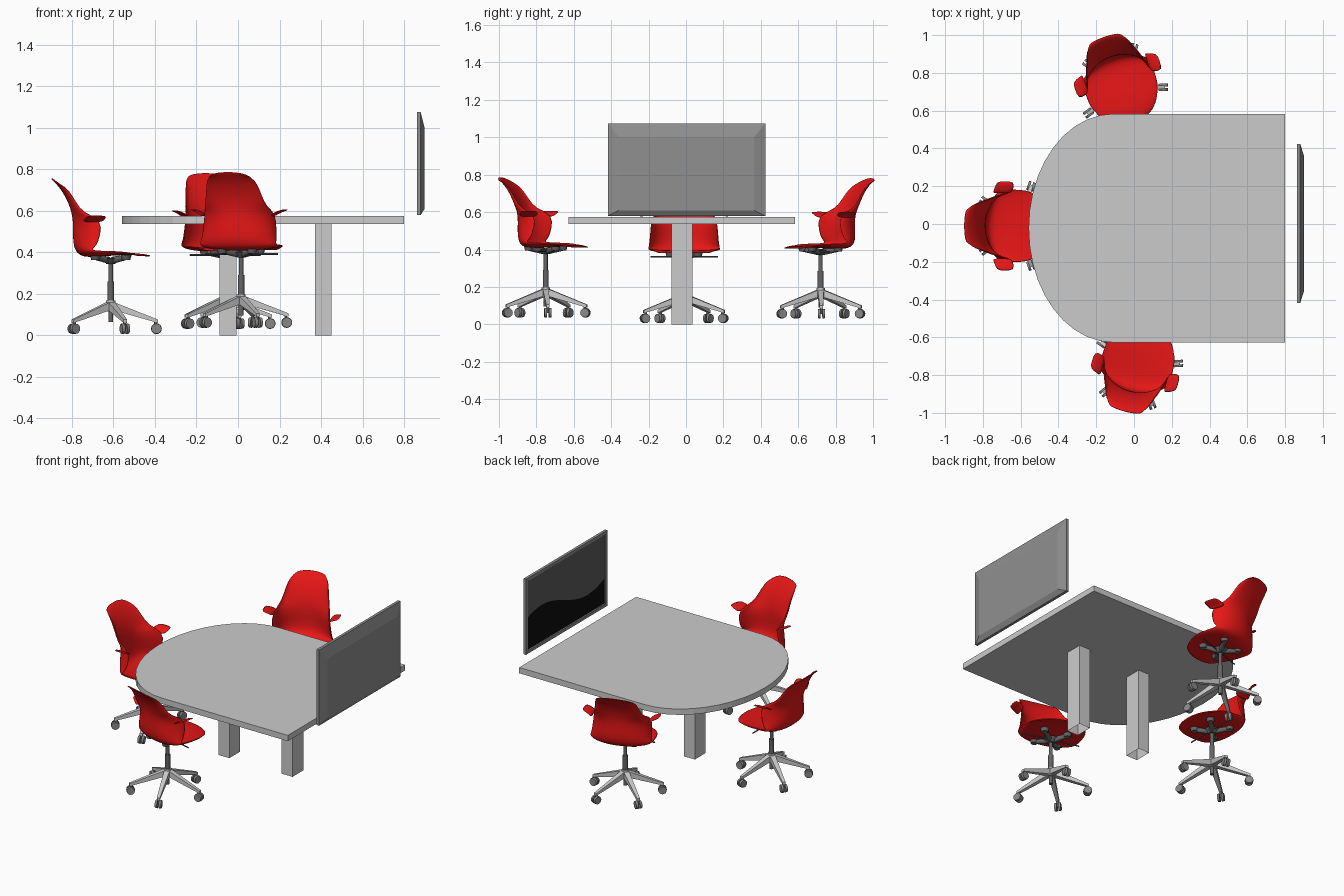
import bpy, bmesh
from math import sin, cos, pi, radians
from mathutils import Matrix, Vector

if "Cube" in bpy.data.objects:
    bpy.data.objects.remove(bpy.data.objects["Cube"])


def material(name, *rgb):
    m = bpy.data.materials.new(name)
    m.diffuse_color = (*rgb, 1)
    m.use_nodes = True
    m.node_tree.nodes["Principled BSDF"].inputs["Base Color"].default_value = m.diffuse_color
    return m


RED = material("red_plastic", 0.8, 0.008, 0.008)
DARK = material("dark_metal", 0.13, 0.13, 0.13)
WHEEL = material("wheel_grey", 0.25, 0.25, 0.25)
FRAME = material("monitor_grey", 0.28, 0.28, 0.28)
PANEL = material("screen_grey", 0.11, 0.11, 0.11)
BLACK = material("screen_black", 0.004, 0.004, 0.004)


def to_mesh(name, bm, mat=None, angle=None):
    bmesh.ops.recalc_face_normals(bm, faces=bm.faces)
    me = bpy.data.meshes.new(name)
    bm.to_mesh(me)
    bm.free()
    if mat:
        me.materials.append(mat)
    if angle:
        me.polygons.foreach_set("use_smooth", [True] * len(me.polygons))
        me.set_sharp_from_angle(angle=radians(angle))
    return me


def place(name, me, matrix=Matrix()):
    ob = bpy.data.objects.new(name, me)
    ob.matrix_world = matrix
    bpy.context.collection.objects.link(ob)
    return ob


def rod(bm, p0, p1, r0, r1, n=16):
    p0, p1 = Vector(p0), Vector(p1)
    d = p1 - p0
    m = Matrix.Translation((p0 + p1) / 2) @ d.to_track_quat('Z', 'Y').to_matrix().to_4x4()
    bmesh.ops.create_cone(bm, cap_ends=True, segments=n, radius1=r0, radius2=r1,
                          depth=d.length, matrix=m)


def sheet(bm, rows):
    vs = [[bm.verts.new(p) for p in r] for r in rows]
    for a, b in zip(vs, vs[1:]):
        for i in range(len(a) - 1):
            bm.faces.new((a[i], a[i + 1], b[i + 1], b[i]))


# table top: rectangle with a rounded left end
YC = -0.022
bm = bmesh.new()
outline = [(0.80, YC - 0.605), (0.80, YC + 0.605)]
outline += [(-0.11 - 0.448 * sin(pi * i / 20), YC + 0.605 * cos(pi * i / 20)) for i in range(21)]
face = bm.faces.new([bm.verts.new((x, y, 0.537)) for x, y in outline])
ext = bmesh.ops.extrude_face_region(bm, geom=[face], use_keep_orig=True)
bmesh.ops.translate(bm, vec=(0, 0, 0.038),
                    verts=[g for g in ext["geom"] if isinstance(g, bmesh.types.BMVert)])
place("table_top", to_mesh("table_top", bm))

# two table legs, open at the floor
for name, x in (("table_leg_left", -0.048), ("table_leg_right", 0.41)):
    bm = bmesh.new()
    m = Matrix.Translation((x, YC, 0.2685)) @ Matrix.Diagonal((0.08, 0.112, 0.537, 1))
    bmesh.ops.create_cube(bm, size=1, matrix=m)
    bmesh.ops.delete(bm, geom=[f for f in bm.faces if f.normal.z < -0.9], context='FACES_ONLY')
    place(name, to_mesh(name, bm))

# monitor housing: nested rectangular rings from recessed front to chamfered back
bm = bmesh.new()
rings = []
for x, dy, lo, hi in ((0.868, 0.024, 0.024, 0.024), (0.862, 0.02, 0.02, 0.02), (0.862, 0, 0, 0),
                      (0.880, 0, 0, 0), (0.899, 0.06, 0.03, 0.075)):
    y, z0, z1 = 0.421 - dy, 0.58 + lo, 1.075 - hi
    rings.append([bm.verts.new((x, yy + 0.003, zz))
                  for yy, zz in ((-y, z0), (y, z0), (y, z1), (-y, z1))])
for a, b in zip(rings, rings[1:]):
    for i in range(4):
        j = (i + 1) % 4
        bm.faces.new((a[i], a[j], b[j], b[i]))
bm.faces.new(rings[0])
bm.faces.new(rings[-1])
place("monitor_housing", to_mesh("monitor_housing", bm, FRAME))

# screen picture: grey upper area above a black wave
ys = [-0.394 + 0.794 * i / 24 for i in range(25)]
wave = [0.83 + 0.0 * y - 0.045 + 0.07 * sin((y - 0.02) * 6.2) - 0.05 * y for y in ys]
for name, mat, edge in (("screen_upper", PANEL, 1.051), ("screen_wave", BLACK, 0.604)):
    bm = bmesh.new()
    sheet(bm, [[(0.8665, y, z) for y, z in zip(ys, wave)], [(0.8665, y, edge) for y in ys]])
    for f in bm.faces:
        f.normal_update()
        if f.normal.x > 0:
            f.normal_flip()
    me = bpy.data.meshes.new(name)
    bm.to_mesh(me)
    bm.free()
    me.materials.append(mat)
    place(name, me)

# chair shell, facing +x: centre x, centre z, half width, side reach forward, side rise
STATIONS = [
    (0.195, 0.382, 0.14, -0.075, 0.0), (0.14, 0.391, 0.17, -0.05, 0.005),
    (0.06, 0.392, 0.19, -0.02, 0.012), (-0.03, 0.385, 0.192, 0.0, 0.02),
    (-0.10, 0.379, 0.19, 0.02, 0.03), (-0.15, 0.386, 0.188, 0.06, 0.03),
    (-0.176, 0.42, 0.185, 0.11, 0.012), (-0.18, 0.48, 0.18, 0.13, 0.0),
    (-0.178, 0.545, 0.175, 0.14, 0.012), (-0.185, 0.592, 0.152, 0.05, 0.0),
    (-0.20, 0.64, 0.138, 0.035, 0.0), (-0.232, 0.70, 0.126, 0.03, 0.0),
    (-0.268, 0.742, 0.11, 0.025, -0.012), (-0.287, 0.757, 0.085, 0.015, -0.02)]
bm = bmesh.new()
rows = []
for cx, cz, w, f, u in STATIONS:
    row = []
    for i in range(13):
        a = (i / 6 - 1) * pi / 2
        k = 1 - cos(a)
        row.append((cx + f * k, w * sin(a), cz + u * k))
    rows.append(row)
sheet(bm, rows)
shell_mesh = to_mesh("seat_shell", bm, RED, 180)

# flared armrests on the side walls
bm = bmesh.new()
for s in (-1, 1):
    sheet(bm, [[(x0, s * 0.172, 0.545), (x0 + 0.01, s * 0.19, 0.563),
                (x1, s * 0.238, 0.577)] for x0, x1 in ((-0.14, -0.115), (-0.09, -0.075), (-0.035, -0.015))])
arm_mesh = to_mesh("armrests", bm, RED, 180)

# seat mechanism: hub with four mounting arms and adjusting levers
bm = bmesh.new()
rod(bm, (0, 0, 0.345), (0, 0, 0.372), 0.022, 0.045)
for a in (45, 135, 225, 315):
    c, s = cos(radians(a)), sin(radians(a))
    rod(bm, (0.015 * c, 0.015 * s, 0.362), (0.105 * c, 0.105 * s, 0.376), 0.017, 0.013, 10)
    rod(bm, (0.105 * c, 0.105 * s, 0.364), (0.105 * c, 0.105 * s, 0.386), 0.02, 0.026, 12)
rod(bm, (0.01, -0.18, 0.362), (0.01, 0.18, 0.362), 0.004, 0.004, 8)
mech_mesh = to_mesh("seat_mechanism", bm, DARK, 40)

# gas column
bm = bmesh.new()
rod(bm, (0, 0, 0.065), (0, 0, 0.17), 0.012, 0.012)
rod(bm, (0, 0, 0.165), (0, 0, 0.26), 0.016, 0.016)
rod(bm, (0, 0, 0.26), (0, 0, 0.35), 0.011, 0.011)
column_mesh = to_mesh("gas_column", bm, DARK, 40)

# five-spoke base and twin-wheel casters
base, casters = bmesh.new(), bmesh.new()
rod(base, (0, 0, 0.115), (0, 0, 0.168), 0.024, 0.022)
for k in range(5):
    turn = Matrix.Rotation(k * 2 * pi / 5, 4, 'Z')
    for v in bmesh.ops.create_cube(base, size=2)["verts"]:
        x, y, z = v.co
        if x > 0:
            v.co = (0.228, 0.009 * y, 0.068 + 0.008 * z)
        else:
            v.co = (0.01, 0.017 * y, 0.142 + 0.02 * z)
        v.co = turn @ v.co
    rod(casters, turn @ Vector((0.215, 0, 0.03)), turn @ Vector((0.215, 0, 0.066)), 0.007, 0.007, 8)
    for s in (-1, 1):
        rod(casters, turn @ Vector((0.22, s * 0.005, 0.032)),
            turn @ Vector((0.22, s * 0.019, 0.032)), 0.026, 0.024, 16)
base_mesh = to_mesh("chair_base", base, None, 30)
caster_mesh = to_mesh("casters", casters, WHEEL, 40)

# three chairs: position, lift, facing angle, forward shift of the seat
for tag, x, y, z, ang, slide in (("left", -0.613, -0.01, 0.0, 0, 0.0),
                                 ("back", -0.065, 0.72, 0.025, -71, 0.0),
                                 ("front", 0.015, -0.75, 0.03, 75, 0.035)):
    m = Matrix.Translation((x, y, z)) @ Matrix.Rotation(radians(ang), 4, 'Z')
    for me in (base_mesh, caster_mesh, column_mesh, mech_mesh):
        place(f"{tag}_{me.name}", me, m)
    for me in (shell_mesh, arm_mesh):
        ob = place(f"{tag}_{me.name}", me, m @ Matrix.Translation((slide, 0, 0)))
        sol = ob.modifiers.new("thickness", 'SOLIDIFY')
        sol.thickness, sol.offset = 0.008, 0
        sub = ob.modifiers.new("smooth", 'SUBSURF')
        sub.levels = sub.render_levels = 1
